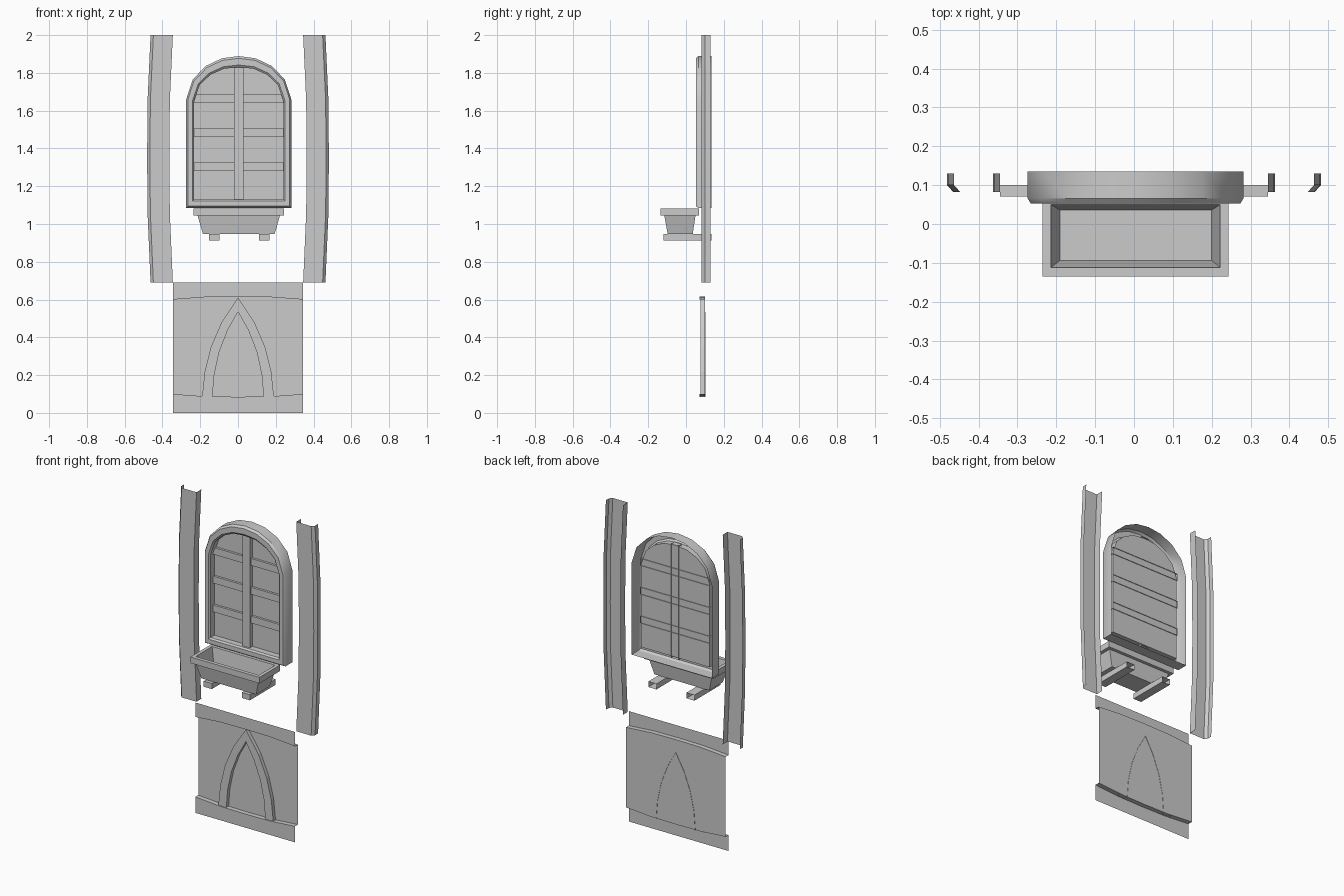
import bpy, bmesh

if "Cube" in bpy.data.objects:
    bpy.data.objects.remove(bpy.data.objects["Cube"])


def make(name, verts, faces, smooth=False):
    me = bpy.data.meshes.new(name)
    me.from_pydata(verts, [], faces)
    bm = bmesh.new()
    bm.from_mesh(me)
    bmesh.ops.recalc_face_normals(bm, faces=bm.faces)
    bm.to_mesh(me)
    bm.free()
    ob = bpy.data.objects.new(name, me)
    bpy.context.collection.objects.link(ob)
    if smooth:
        bpy.context.view_layer.objects.active = ob
        ob.select_set(True)
        bpy.ops.object.shade_smooth_by_angle(angle=0.6)
        ob.select_set(False)
    return ob


def loft(name, rings, closed=False, cap_start=False, cap_end=False, smooth=False):
    """Skin a list of equally long point rows."""
    n = len(rings[0])
    verts = [p for r in rings for p in r]
    faces = []
    for i in range(len(rings) - 1):
        for j in range(n if closed else n - 1):
            k = (j + 1) % n
            faces.append((i * n + j, i * n + k, (i + 1) * n + k, (i + 1) * n + j))
    if cap_start:
        faces.append(tuple(range(n)))
    if cap_end:
        faces.append(tuple(range((len(rings) - 1) * n, len(rings) * n)))
    return make(name, verts, faces, smooth)


def rect(x0, x1, y0, y1, z):
    return [(x0, y0, z), (x1, y0, z), (x1, y1, z), (x0, y1, z)]


def channel(name, x0, x1, y0, y1, z0, z1):
    """Box with an open back."""
    def ring(y):
        return [(x0, y, z0), (x1, y, z0), (x1, y, z1), (x0, y, z1)]
    return loft(name, [ring(y0), ring(y1)], closed=True, cap_start=True)


# Bowed side posts: open-backed channel with a chamfered outer edge
section = [(0.345, 0.13), (0.345, 0.083), (0.448, 0.083), (0.463, 0.1), (0.463, 0.13)]
bow = [(0.69, 0), (1.06, 0.016), (1.345, 0.018), (1.65, 0.016), (2.0, 0)]
for side, s in (("left", -1), ("right", 1)):
    loft(side + "_post", [[(s * (x + b), y, z) for x, y in section] for z, b in bow],
         smooth=True)

# Lower panel with raised, arched top and bottom bands
stations = [(-0.345, 0.1, 0.6), (-0.17, 0.087, 0.613), (0, 0.085, 0.615),
            (0.17, 0.087, 0.613), (0.345, 0.1, 0.6)]
F, B = 0.071, 0.1
loft("lower_panel", [[(x, F, 0), (x, F, lo), (x, B, lo), (x, B, hi), (x, F, hi), (x, F, 0.69)]
                     for x, lo, hi in stations])

# Pointed arch moulding on the panel
outer = [(-0.19, 0.085), (-0.176, 0.22), (-0.143, 0.35), (-0.087, 0.48), (0, 0.61)]
inner = [(-0.135, 0.085), (-0.126, 0.2), (-0.1, 0.32), (-0.056, 0.435), (0, 0.535)]


def whole(half):
    return half + [(-x, z) for x, z in half[-2::-1]]


outer, inner = whole(outer), whole(inner)
loft("pointed_arch", [[(x, y, z) for x, z in pts]
                      for pts, y in ((outer, 0.1), (outer, 0.077), (inner, 0.077), (inner, 0.102))])

# Window frame: hollow arched surround, with the pane closing the jamb
cx = 0.004
wo = whole([(-0.278, 1.085), (-0.278, 1.66), (-0.244, 1.765), (-0.174, 1.837),
            (-0.09, 1.877), (0, 1.889)])
wi = whole([(-0.237, 1.13), (-0.237, 1.65), (-0.206, 1.738), (-0.15, 1.79),
            (-0.078, 1.822), (0, 1.83)])


def frame_ring(t, y):
    return [(cx + a[0] + (b[0] - a[0]) * t, y, a[1] + (b[1] - a[1]) * t)
            for a, b in zip(wo, wi)]


loft("window_frame", [frame_ring(0, 0.135), frame_ring(0, 0.066), frame_ring(0.2, 0.053),
                      frame_ring(0.8, 0.053), frame_ring(1, 0.062), frame_ring(1, 0.1)],
     closed=True, smooth=True)
make("window_pane", frame_ring(1, 0.1), [tuple(range(len(wi)))])

# Glazing bars
channel("mullion", cx - 0.026, cx + 0.026, 0.074, 0.104, 1.12, 1.835)
for i in range(3):
    z = 1.303 + 0.18 * i
    channel("crossbar_%d" % (i + 1), cx - 0.24, cx + 0.24, 0.086, 0.104, z - 0.022, z + 0.022)

# Planter: tapered trough with an overhanging rim
loft("planter", [
    rect(-0.186, 0.194, -0.097, 0.036, 0.948),
    rect(-0.214, 0.222, -0.115, 0.05, 1.045),
    rect(-0.235, 0.243, -0.135, 0.07, 1.045),
    rect(-0.235, 0.243, -0.135, 0.07, 1.083),
    rect(-0.214, 0.222, -0.112, 0.05, 1.083),
    rect(-0.191, 0.2, -0.094, 0.036, 0.97)],
    closed=True, cap_start=True, cap_end=True)

# Brackets under the planter
for side, x in (("left", -0.125), ("right", 0.138)):
    channel(side + "_bracket", x - 0.028, x + 0.028, -0.12, 0.135, 0.913, 0.948)
